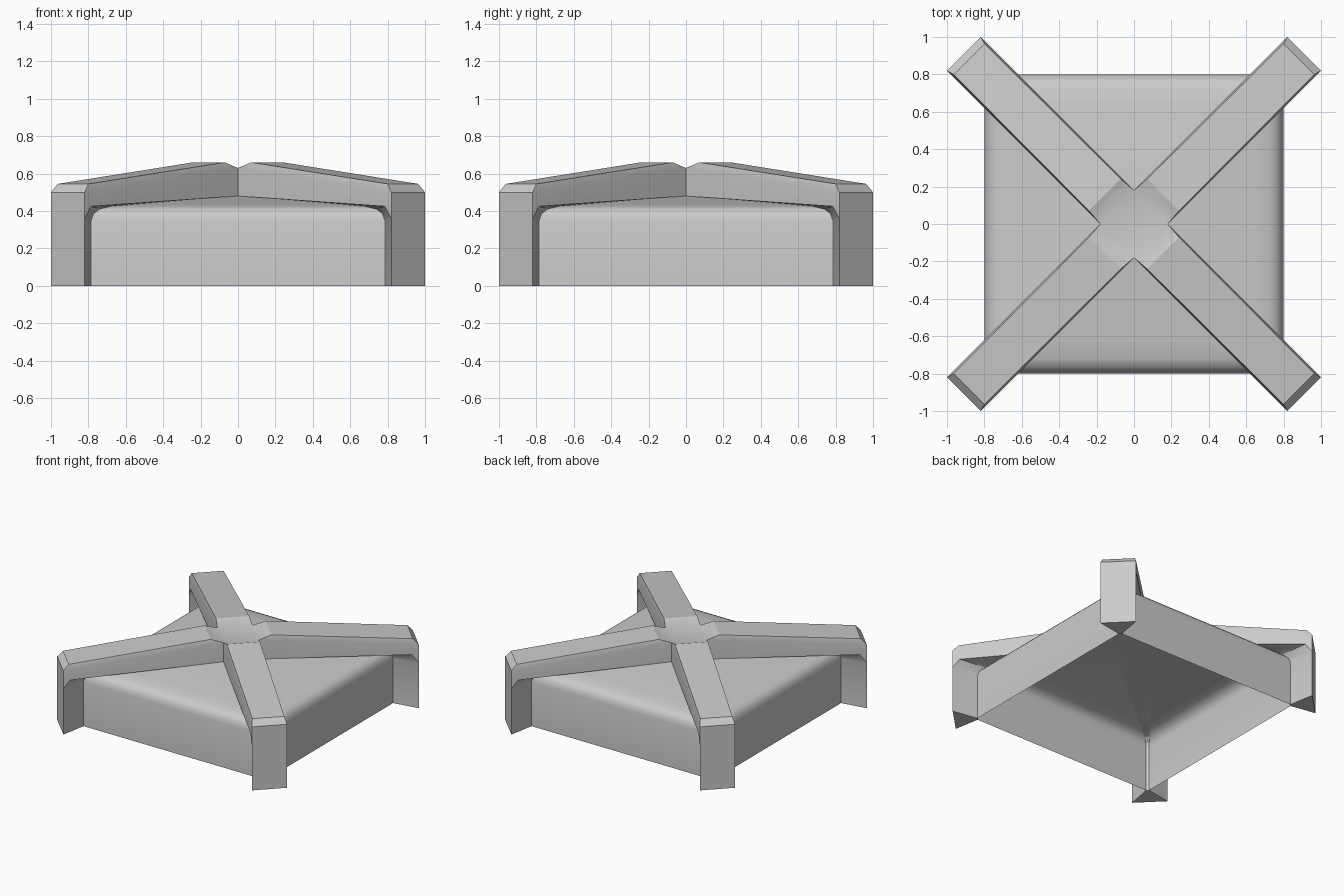
import bpy, bmesh, math
from mathutils import Matrix, Vector

if "Cube" in bpy.data.objects:
    bpy.data.objects.remove(bpy.data.objects["Cube"], do_unlink=True)

grey = bpy.data.materials.new("plain_grey")
grey.use_nodes = True
colour = (0.6, 0.6, 0.6, 1)
grey.diffuse_color = colour
grey.node_tree.nodes["Principled BSDF"].inputs["Base Color"].default_value = colour

HUB = 0.18                 # half diagonal of the central square
HALF = HUB / math.sqrt(2)  # half width of a rib
END = 1.287                # distance of a rib's outer face from the centre

# Panel profile from the ground to the hub: (distance from centre, height)
profile = [(0.8, 0), (0.8, 0.35), (0.79, 0.385), (0.765, 0.41),
           (0.72, 0.424), (0.62, 0.436), (HUB, 0.48)]


def panel_half_width(d):
    return 0.785 * (d - HUB) / (0.8 - HUB)


def make_object(name, bm, angle):
    bmesh.ops.remove_doubles(bm, verts=bm.verts, dist=0.0005)
    mesh = bpy.data.meshes.new(name)
    bm.to_mesh(mesh)
    bm.free()
    mesh.materials.append(grey)
    obj = bpy.data.objects.new(name, mesh)
    bpy.context.collection.objects.link(obj)
    bpy.ops.object.select_all(action="DESELECT")
    obj.select_set(True)
    bpy.context.view_layer.objects.active = obj
    bpy.ops.object.shade_smooth_by_angle(angle=math.radians(angle))
    return obj


def add_face(bm, points, turn):
    unique = []
    for p in points:
        if all((Vector(p) - Vector(q)).length > 0.0005 for q in unique):
            unique.append(p)
    if len(unique) > 2:
        bm.faces.new([bm.verts.new(turn @ Vector(p)) for p in unique])


# Four cover panels with rounded upper edges
for k, side in enumerate(("front", "left", "back", "right")):
    bm = bmesh.new()
    turn = Matrix.Rotation(k * math.pi / 2, 4, "Z")
    for (d0, z0), (d1, z1) in zip(profile, profile[1:]):
        w0, w1 = panel_half_width(d0), panel_half_width(d1)
        add_face(bm, [(-w0, -d0, z0), (w0, -d0, z0),
                      (w1, -d1, z1), (-w1, -d1, z1)], turn)
    make_object(side + "_panel", bm, 40)

# Rib edges as (along, across, height)
hub_top = (HALF, HALF, 0.63)
crest = [(0.22, 0.12, 0.66), (1.247, 0.116, 0.545)]
shoulder = (END, HALF, 0.5)
lower = [(HALF, HALF, 0.48), (1.237, HALF, 0.425), (END, HALF, 0.36), (END, HALF, 0)]
inner = []
for d, z in profile:
    w = panel_half_width(d)
    inner.append(((d + w) / math.sqrt(2), (d - w) / math.sqrt(2), z))


def flip(p):
    return (p[0], -p[1], p[2])


# Crossed frame: four ribs with tapering legs around a sunken hub
bm = bmesh.new()
for k in range(4):
    turn = Matrix.Rotation(math.pi / 4 + k * math.pi / 2, 4, "Z")
    # Side wall, chamfer and tapering underside on both sides
    half = [[hub_top, shoulder, lower[2], lower[1], lower[0]],
            [hub_top, crest[0], crest[1], shoulder],
            [lower[3], lower[2], inner[1], inner[0]],
            [lower[2], inner[1], inner[2]],
            [lower[2], lower[1], inner[2]]]
    half += [[lower[1], inner[i], inner[i + 1]] for i in range(2, len(inner) - 1)]
    for points in half:
        add_face(bm, points, turn)
        add_face(bm, [flip(p) for p in points], turn)
    # Strips that span the rib: top, outer end, foot and inner ridge
    outline = [hub_top] + crest + [shoulder, lower[2], lower[3]] + inner
    for a, b in zip(outline, outline[1:]):
        add_face(bm, [a, b, flip(b), flip(a)], turn)

# Hub faces above and below
for z in (0.63, 0.48):
    corners = [(HUB, 0, z), (0, HUB, z), (-HUB, 0, z), (0, -HUB, z)]
    add_face(bm, corners, Matrix.Identity(4))
bmesh.ops.remove_doubles(bm, verts=bm.verts, dist=0.0005)
bmesh.ops.recalc_face_normals(bm, faces=bm.faces)
make_object("crossed_frame", bm, 20)
